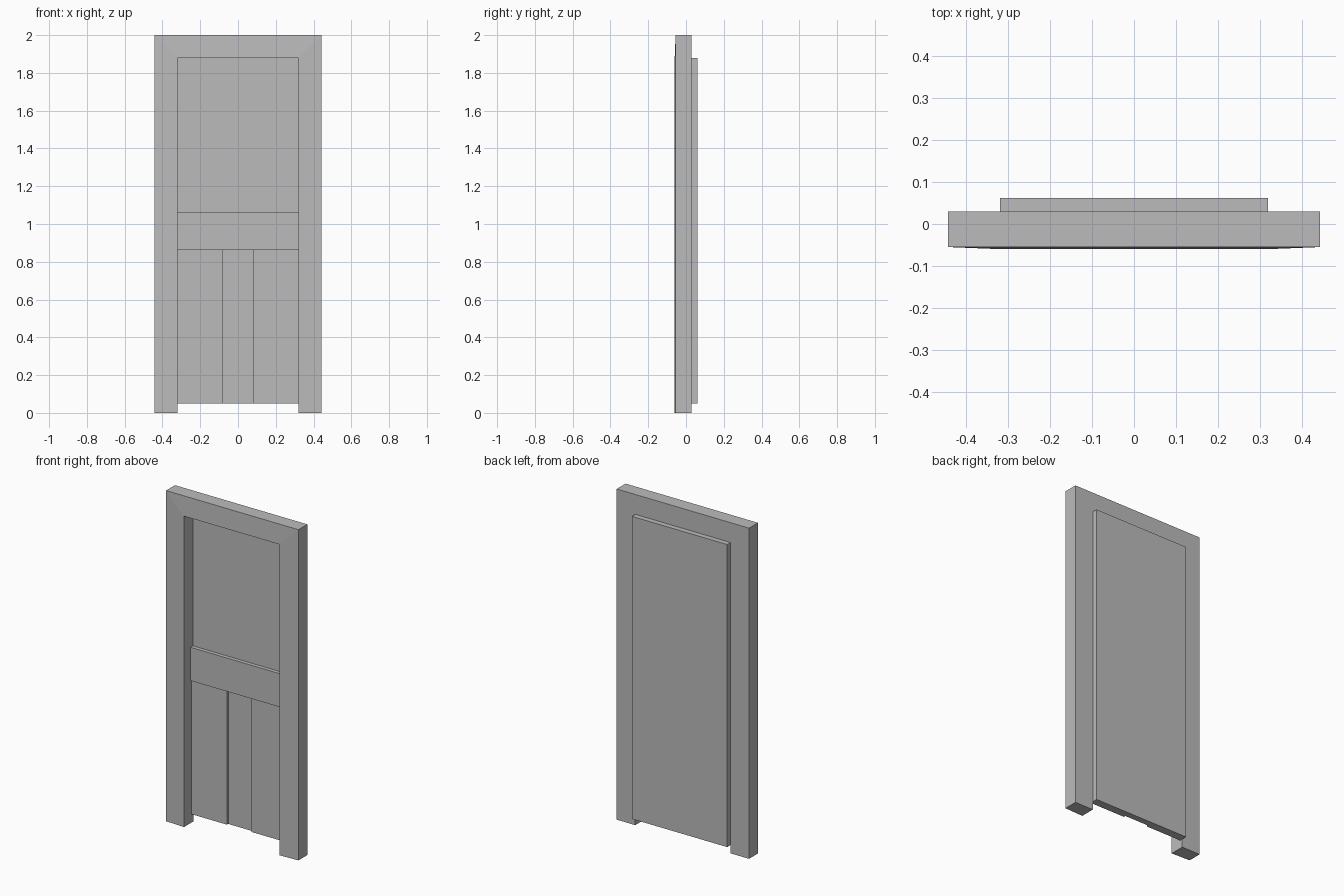
import bpy
import bmesh
from mathutils import Matrix

cube = bpy.data.objects.get("Cube")
if cube:
    bpy.data.objects.remove(cube, do_unlink=True)

grey = bpy.data.materials.new("plain grey")
grey.use_nodes = True
grey.diffuse_color = (0.5, 0.5, 0.5, 1)
grey.node_tree.nodes["Principled BSDF"].inputs["Base Color"].default_value = (0.5, 0.5, 0.5, 1)


def finish(name, bm):
    bmesh.ops.recalc_face_normals(bm, faces=bm.faces)
    mesh = bpy.data.meshes.new(name)
    bm.to_mesh(mesh)
    bm.free()
    mesh.materials.append(grey)
    obj = bpy.data.objects.new(name, mesh)
    bpy.context.collection.objects.link(obj)
    return obj


def box(name, x0, x1, y0, y1, z0, z1):
    bm = bmesh.new()
    centre = Matrix.Translation(((x0 + x1) / 2, (y0 + y1) / 2, (z0 + z1) / 2))
    size = Matrix.Diagonal((x1 - x0, y1 - y0, z1 - z0, 1))
    bmesh.ops.create_cube(bm, size=1, matrix=centre @ size)
    return finish(name, bm)


OUTER, INNER, TOP, HEAD = 0.443, 0.319, 2.0, 1.88
BACK, FRONT_OUT, FRONT_IN = 0.03, -0.055, -0.06

# Mitred frame: one cross-section swept up, across and down,
# with the front face leaning slightly forward at the opening
bm = bmesh.new()
rings = []
for side, zo, zi in ((-1, 0, 0), (-1, TOP, HEAD), (1, TOP, HEAD), (1, 0, 0)):
    section = ((OUTER, BACK, zo), (OUTER, FRONT_OUT, zo),
               (INNER, FRONT_IN, zi), (INNER, BACK, zi))
    rings.append([bm.verts.new((side * x, y, z)) for x, y, z in section])
for a, b in zip(rings, rings[1:]):
    for i in range(4):
        j = (i + 1) % 4
        bm.faces.new((a[i], a[j], b[j], b[i]))
bm.faces.new(rings[0])
bm.faces.new(rings[-1])
finish("door_frame", bm)

# Door leaf, with raised rail and lower side panels
SILL, SKIN, RAIL_LOW, RAIL_HIGH = 0.05, 0.024, 0.862, 1.064
box("door_leaf", -INNER, INNER, SKIN, 0.062, SILL, HEAD)
box("middle_rail", -INNER, INNER, 0.001, SKIN, RAIL_LOW, RAIL_HIGH)
box("right_lower_panel", -INNER, -0.082, 0.012, SKIN, SILL, RAIL_LOW)
box("left_lower_panel", 0.082, INNER, 0.012, SKIN, SILL, RAIL_LOW)
